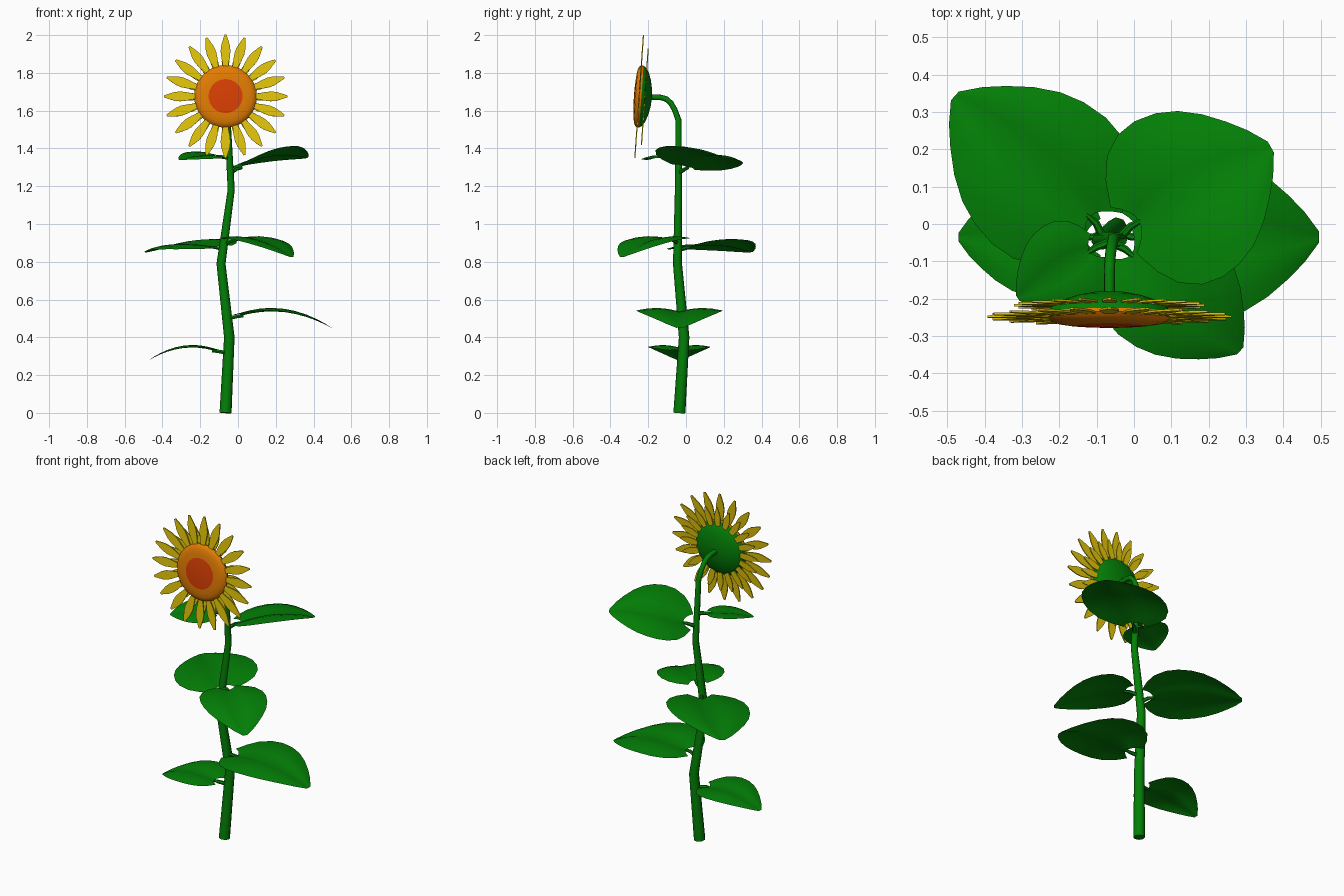
import bpy, bmesh, math
from mathutils import Vector, Matrix

if "Cube" in bpy.data.objects:
    bpy.data.objects.remove(bpy.data.objects["Cube"])


def material(name, rgb):
    m = bpy.data.materials.new(name)
    m.diffuse_color = (*rgb, 1)
    m.use_nodes = True
    m.node_tree.nodes["Principled BSDF"].inputs["Base Color"].default_value = m.diffuse_color
    return m


GREEN = material("leaf_green", (0.001, 0.216, 0.002))
YELLOW = material("petal_yellow", (0.76, 0.56, 0.003))
ORANGE = material("disc_orange", (0.76, 0.2, 0.001))
RED = material("centre_red", (0.7, 0.05, 0.001))


def finish(name, bm, mats, angle=40):
    me = bpy.data.meshes.new(name)
    bm.to_mesh(me)
    bm.free()
    ob = bpy.data.objects.new(name, me)
    bpy.context.collection.objects.link(ob)
    for m in mats:
        me.materials.append(m)
    smooth(ob, angle)
    return ob


def smooth(ob, angle):
    bpy.ops.object.select_all(action='DESELECT')
    ob.select_set(True)
    bpy.context.view_layer.objects.active = ob
    bpy.ops.object.shade_smooth_by_angle(angle=math.radians(angle))


def tube(name, pts, mat, res=2):
    """Round rod through (x, y, z, radius) points."""
    cu = bpy.data.curves.new(name, 'CURVE')
    cu.dimensions = '3D'
    cu.bevel_depth = 1
    cu.bevel_resolution = res
    cu.use_fill_caps = True
    sp = cu.splines.new('POLY')
    sp.points.add(len(pts) - 1)
    for p, (x, y, z, r) in zip(sp.points, pts):
        p.co = (x, y, z, 1)
        p.radius = r
    cu.materials.append(mat)
    ob = bpy.data.objects.new(name, cu)
    bpy.context.collection.objects.link(ob)
    bpy.ops.object.select_all(action='DESELECT')
    ob.select_set(True)
    bpy.context.view_layer.objects.active = ob
    bpy.ops.object.convert(target='MESH')
    smooth(bpy.context.view_layer.objects.active, 50)


# Stem: zigzag stalk bending forward to the flower
STEM = [(-.066, -.035, 0, .032), (-.046, -.01, .4, .028), (-.09, -.045, .79, .024),
        (-.036, -.04, 1.18, .019), (-.055, -.04, 1.55, .016), (-.06, -.06, 1.605, .015),
        (-.063, -.08, 1.64, .015), (-.065, -.105, 1.662, .015),
        (-.066, -.135, 1.67, .015), (-.066, -.19, 1.672, .015)]
tube("stem", STEM, GREEN)


def stem_at(z):
    for a, b in zip(STEM, STEM[1:]):
        if z <= b[2]:
            t = (z - a[2]) / (b[2] - a[2])
            return Vector(a[:3]).lerp(Vector(b[:3]), t)


# Half-width of the heart-shaped blade along its length
BLADE = [(0, .3), (.05, .6), (.12, .83), (.23, .98), (.35, 1.02), (.48, .98),
         (.6, .88), (.72, .71), (.83, .5), (.92, .3), (1, .07)]


def leaf(name, angle, z0, gap, length, half, zb, zm, zt, roll=0.0):
    """Leaf with stalk: base, middle and tip heights, roll lifts the left edge."""
    root = Vector((-.06, -.035, 0))
    d = Vector((math.cos(math.radians(angle)), math.sin(math.radians(angle)), 0))
    s = Vector((-d.y, d.x, 0))
    a, b = 4 * zm - zt - 3 * zb, 2 * zt + 2 * zb - 4 * zm

    def at(along, side, z):
        p = root + d * along + s * side
        return Vector((p.x, p.y, z))

    bm = bmesh.new()
    rows = []
    n = 8
    for u, w in BLADE:
        row = []
        for i in range(n + 1):
            v = i / n * 2 - 1
            along = gap + length * (u - .12 * v * v * (1 - u) ** 2)
            z = zb + a * u + b * u * u
            fold = .07 * half * math.sin(math.pi * abs(v)) * w + .02 * half * abs(v) * w
            row.append(bm.verts.new(at(along, v * w * half, z + fold + roll * v * w)))
        rows.append(row)
    for r, q in zip(rows, rows[1:]):
        for i in range(n):
            bm.faces.new((r[i], q[i], q[i + 1], r[i + 1]))
    bmesh.ops.recalc_face_normals(bm, faces=bm.faces)
    if sum(f.normal.z for f in bm.faces) < 0:
        bmesh.ops.reverse_faces(bm, faces=bm.faces)
    finish(name, bm, [GREEN], 60)
    pts = [stem_at(z0), at(gap * .7, 0, z0 + (zb - z0) * .7),
           at(gap + .02 * length, 0, zb - .003)]
    tube(name + "_stalk", [(*p, r) for p, r in zip(pts, (.012, .010, .007))], GREEN, 1)


# Leaves from the ground up
leaf("leaf_low_left", 180, .317, .07, .34, .163, .33, .342, .28)
leaf("leaf_low_right", 0, .5, .08, .475, .226, .515, .532, .45)
leaf("leaf_mid_back", 138, .86, .08, .485, .223, .878, .885, .85, -.025)
leaf("leaf_mid_front", -41.5, .9, .07, .39, .18, .92, .905, .825)
leaf("leaf_high_right", 29.5, 1.27, .085, .405, .235, 1.3, 1.36, 1.35, -.05)
leaf("leaf_high_left", 213, 1.35, .07, .23, .122, 1.36, 1.36, 1.34, -.018)

# Flower head frame: local z faces forward and slightly up
HEAD = Matrix.Translation((-.066, -.24, 1.675)) @ Matrix.Rotation(math.radians(86), 4, 'X')


def revolve(name, profile, mats, rule=None):
    bm = bmesh.new()
    vs = [bm.verts.new((r, 0, z)) for r, z in profile]
    es = [bm.edges.new(e) for e in zip(vs, vs[1:])]
    bmesh.ops.spin(bm, geom=vs + es, axis=(0, 0, 1), cent=(0, 0, 0),
                   angle=2 * math.pi, steps=32)
    bmesh.ops.remove_doubles(bm, verts=bm.verts, dist=1e-5)
    bmesh.ops.recalc_face_normals(bm, faces=bm.faces)
    out = sum(f.normal.z * f.calc_area() * profile[-1][1] for f in bm.faces)
    if out < 0:
        bmesh.ops.reverse_faces(bm, faces=bm.faces)
    if rule:
        for f in bm.faces:
            f.material_index = rule(f.calc_center_median())
    bm.transform(HEAD)
    finish(name, bm, mats)


# Seed disc with red middle, and green cup behind it
revolve("seed_disc", [(.163, -.004), (.166, .006), (.158, .018), (.14, .026), (.115, .030),
                      (.09, .032), (.045, .035), (0, .036)],
        [ORANGE, RED], lambda c: int(c.xy.length < .09))
revolve("green_cup", [(.163, -.004), (.155, -.018), (.13, -.034), (.09, -.048),
                      (.045, -.057), (0, -.06)], [GREEN])

# Petals: two rings of thin pointed plates
PETAL = [(.13, .011), (.17, .015), (.205, .022), (.24, .026), (.27, .023), (.3, .014), (.327, .005)]


def petals(name, scale, z, count=20):
    bm = bmesh.new()
    outline = [(w, r) for r, w in PETAL] + [(-w, r) for r, w in reversed(PETAL)]
    for k in range(count):
        rot = Matrix.Rotation(2 * math.pi * k / count, 3, 'Z')
        f = bm.faces.new([bm.verts.new(rot @ Vector((x * scale, y * scale, z - .003)))
                          for x, y in outline])
        ext = bmesh.ops.extrude_face_region(bm, geom=[f], use_keep_orig=True)
        bmesh.ops.translate(bm, vec=(0, 0, .006), verts=[
            g for g in ext["geom"] if isinstance(g, bmesh.types.BMVert)])
    bmesh.ops.recalc_face_normals(bm, faces=bm.faces)
    bm.transform(HEAD)
    finish(name, bm, [YELLOW], 30)


petals("front_petals", 1.0, .008)
petals("back_petals", .78, -.022)
